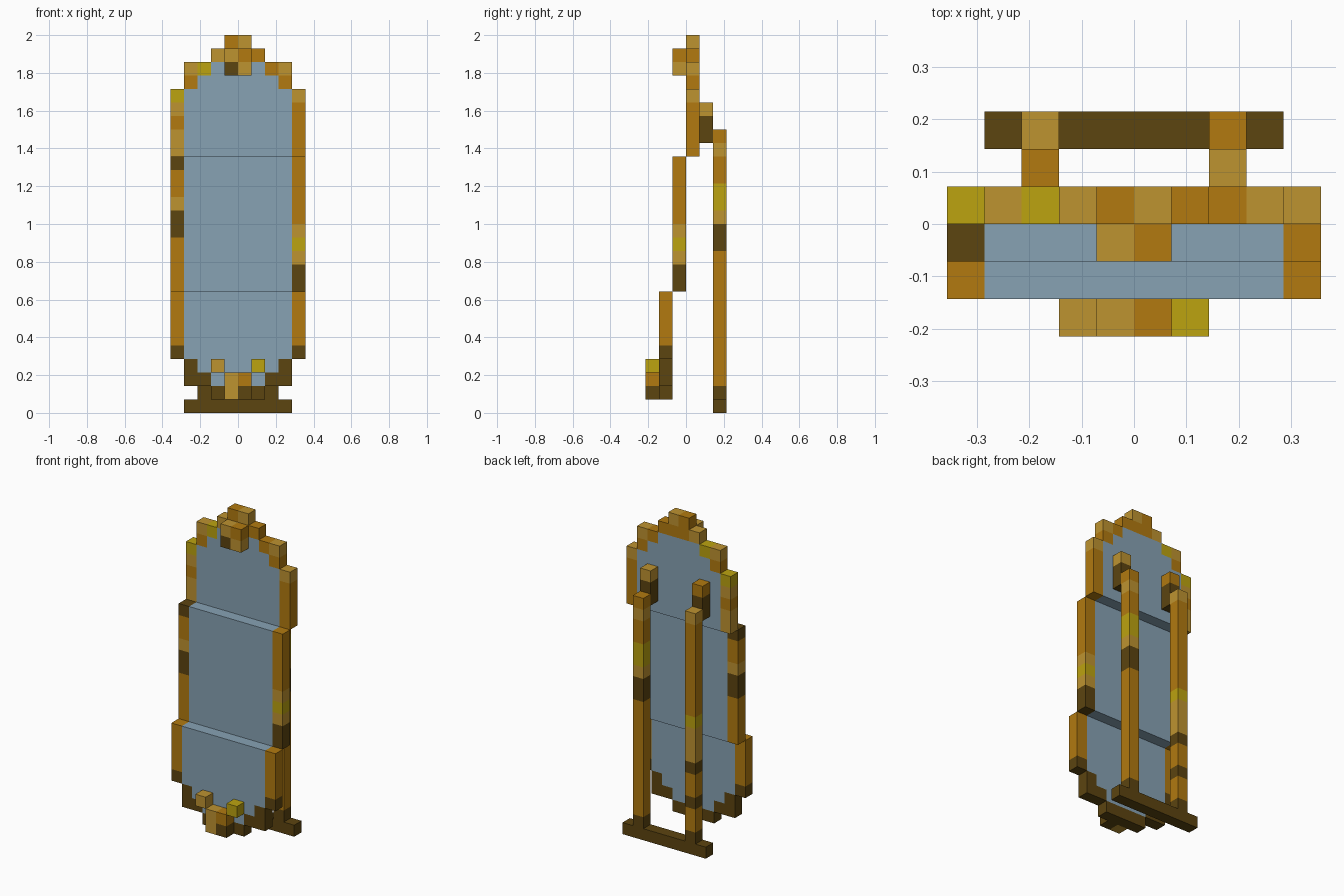
import bpy, bmesh
from mathutils import Vector

cube = bpy.data.objects.get("Cube")
if cube:
    bpy.data.objects.remove(cube)

U = 2 / 28                               # edge of one block
ORIGIN = Vector((-5 * U, -3 * U, 0))     # corner of the 10 x 6 x 28 block grid

COLOURS = {
    "O": ("orange_gold", (0.445, 0.195, 0.005)),
    "T": ("pale_gold", (0.515, 0.292, 0.030)),
    "Y": ("yellow_gold", (0.503, 0.366, 0.005)),
    "D": ("dark_bronze", (0.107, 0.058, 0.005)),
    "G": ("mirror_glass", (0.242, 0.361, 0.456)),
}
KEYS = list(COLOURS)
MATS = []
for name, rgb in COLOURS.values():
    m = bpy.data.materials.new(name)
    m.use_nodes = True
    m.diffuse_color = (*rgb, 1)
    m.node_tree.nodes["Principled BSDF"].inputs["Base Color"].default_value = (*rgb, 1)
    MATS.append(m)


def build(name, cells):
    """Make one object from {(x, y, z): colour key}, skinning only its outer faces."""
    bm = bmesh.new()
    for cell, key in cells.items():
        centre = Vector(cell) + Vector((0.5, 0.5, 0.5))
        for axis in range(3):
            for s in (-1, 1):
                n = Vector((0, 0, 0))
                n[axis] = s
                if tuple(int(c + d) for c, d in zip(cell, n)) in cells:
                    continue
                a, b = Vector((0, 0, 0)), Vector((0, 0, 0))
                a[(axis + 1) % 3] = 0.5
                b[(axis + 2) % 3] = 0.5 * s
                mid = centre + n * 0.5
                corners = (mid - a - b, mid + a - b, mid + a + b, mid - a + b)
                f = bm.faces.new([bm.verts.new(ORIGIN + p * U) for p in corners])
                f.material_index = KEYS.index(key)
    bmesh.ops.remove_doubles(bm, verts=bm.verts, dist=1e-4)
    bmesh.ops.dissolve_limit(bm, angle_limit=0.01, verts=bm.verts, edges=bm.edges,
                             delimit={'MATERIAL', 'NORMAL'})
    me = bpy.data.meshes.new(name)
    bm.to_mesh(me)
    bm.free()
    for m in MATS:
        me.materials.append(m)
    ob = bpy.data.objects.new(name, me)
    bpy.context.collection.objects.link(ob)
    return ob


def row(x, y, z, keys):
    return {(x + i, y, z): k for i, k in enumerate(keys)}


def column(x, y, z, keys):
    return {(x, y, z + i): k for i, k in enumerate(keys)}


def lean(z):
    """Depth layer of the mirror: it steps back as it rises."""
    return 1 if z < 9 else 2 if z < 19 else 3


# Glass: three stepped panels, narrowed at the rounded ends
INSET = {2: 3, 3: 2, 24: 2, 25: 3}
for name, z0, z1 in (("lower_glass", 2, 9), ("middle_glass", 9, 19), ("upper_glass", 19, 26)):
    cells = {}
    for z in range(z0, z1):
        i = INSET.get(z, 1)
        cells.update(row(i, lean(z), z, "G" * (10 - 2 * i)))
    build(name, cells)

# Side rails, listed from the bottom up
for name, x, keys in (("right_rail", 0, "DOOOOOOOODDTOODTTOTY"),
                      ("left_rail", 9, "DOOOODDTYTOOOOOOOOOT")):
    build(name, {(x, lean(z), z): k for z, k in enumerate(keys, 4)})

# Stepped frame ends
build("top_frame", {**row(4, 3, 27, "OT"), **row(3, 3, 26, "TOOO"),
                    **row(1, 3, 25, "TY"), **row(7, 3, 25, "OT"),
                    **row(1, 3, 24, "O"), **row(8, 3, 24, "O")})
build("bottom_frame", {**row(3, 1, 1, "DDDD"),
                       **row(1, 1, 2, "DD"), **row(7, 1, 2, "DD"),
                       **row(1, 1, 3, "D"), **row(8, 1, 3, "D")})

# Front ornaments
build("top_ornament", {**row(4, 2, 26, "TO"), **row(4, 2, 25, "DT")})
build("bottom_ornament", {**row(3, 0, 3, "T"), **row(6, 0, 3, "Y"),
                          **row(4, 0, 2, "TO"), **row(4, 0, 1, "TD")})

# Stand: foot bar, two posts, two arms to the back of the mirror
build("foot_bar", row(1, 5, 0, "D" * 8))
build("right_post", column(2, 5, 1, "DOODOODTTTYOOOOOOOOT"))
build("left_post", column(7, 5, 1, "DOOOOOOOOOODDTYYOOTO"))
build("right_arm", column(2, 4, 20, "DDO"))
build("left_arm", column(7, 4, 20, "DDT"))
